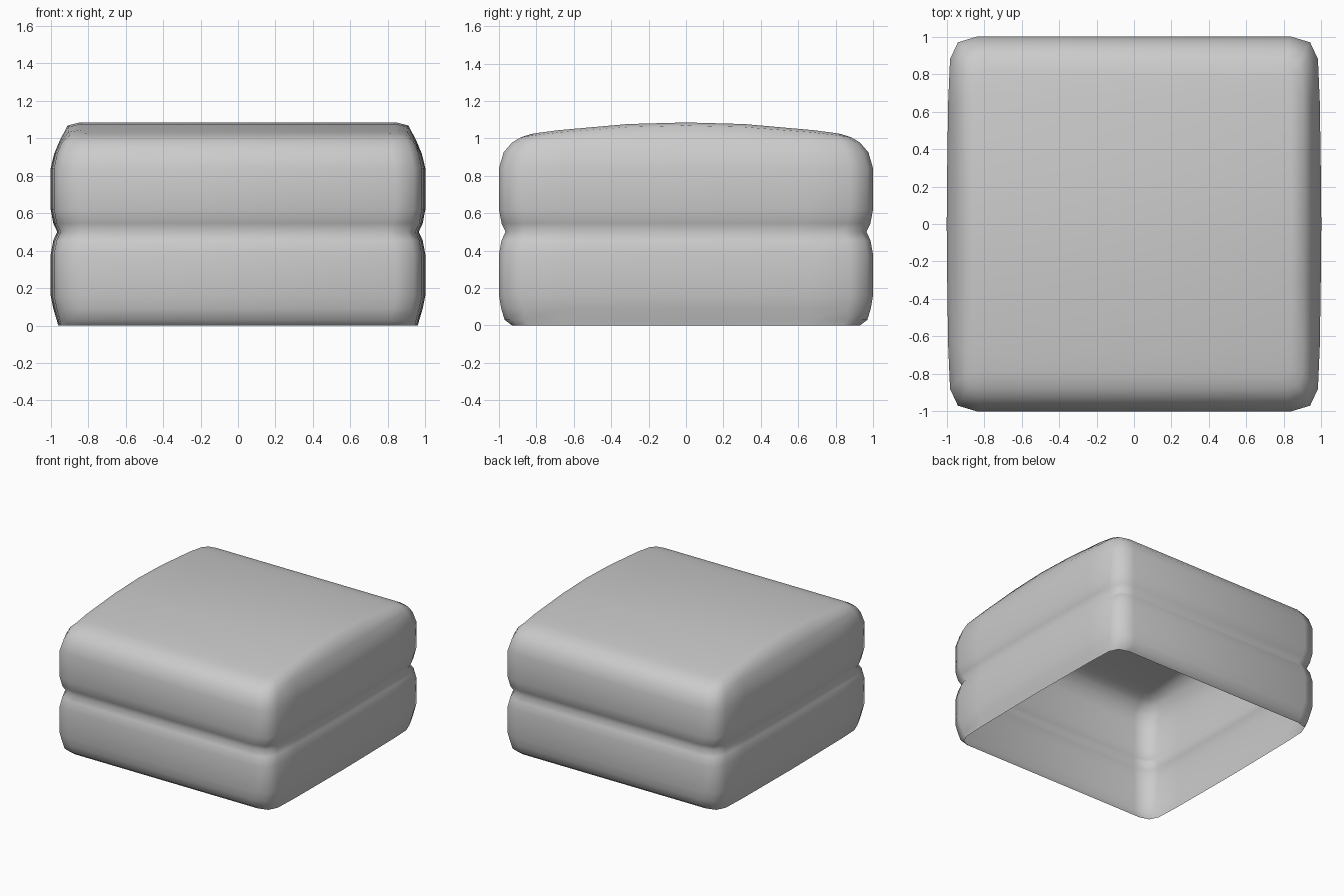
import bpy, bmesh

# Stacked outlines: half width x, half depth y, z at mid side, z at front/back, corner size
RINGS = [
    (0.960, 0.930, 0.000, 0.000, 0.8),
    (0.968, 0.970, 0.030, 0.030, 0.9),
    (0.986, 0.988, 0.090, 0.090, 1.0),
    (1.000, 1.000, 0.160, 0.160, 1.0),
    (1.000, 1.000, 0.380, 0.380, 1.0),
    (0.986, 0.986, 0.455, 0.455, 1.0),
    (0.965, 0.965, 0.500, 0.500, 1.0),   # waist groove
    (0.986, 0.986, 0.545, 0.545, 1.0),
    (1.000, 1.000, 0.620, 0.620, 1.0),
    (1.000, 1.000, 0.840, 0.840, 1.0),
    (0.982, 0.975, 0.915, 0.925, 1.0),
    (0.953, 0.930, 0.985, 0.978, 0.8),
    (0.910, 0.880, 1.068, 1.007, 0.6),
    (0.840, 0.820, 1.085, 1.025, 0.4),   # edge of the crowned top
]
# Corner rounding as insets from the outline
CORNER = [(0.16, 0.0), (0.06, 0.03), (0.018, 0.12), (0.008, 0.35)]


def outline(hx, hy, z_side, z_front, c):
    """Counter-clockwise rounded rectangle whose height arches along y."""
    half = [(hx - dx * c, -hy + dy * c) for dx, dy in CORNER]
    half += [(hx - 0.003, -0.31), (hx, 0.0), (hx - 0.003, 0.31)]
    half += [(hx - dx * c, hy - dy * c) for dx, dy in reversed(CORNER)]
    pts = half + [(-x, y) for x, y in reversed(half)]
    return [(x, y, z_front + (z_side - z_front) * (1 - (y / hy) ** 2)) for x, y in pts]


# Cushioned shell, open underneath
bm = bmesh.new()
loops = [[bm.verts.new(p) for p in outline(*r)] for r in RINGS]
n = len(loops[0])
for a, b in zip(loops, loops[1:]):
    for i in range(n):
        j = (i + 1) % n
        bm.faces.new((a[i], a[j], b[j], b[i]))

# Crowned top, in strips running across x
top = loops[-1]
for i in range(n // 2 - 1):
    bm.faces.new((top[i], top[i + 1], top[n - 2 - i], top[n - 1 - i]))

for f in bm.faces:
    f.smooth = True
mesh = bpy.data.meshes.new("ottoman_cushion")
bm.to_mesh(mesh)
bm.free()
bpy.context.collection.objects.link(bpy.data.objects.new("ottoman_cushion", mesh))
